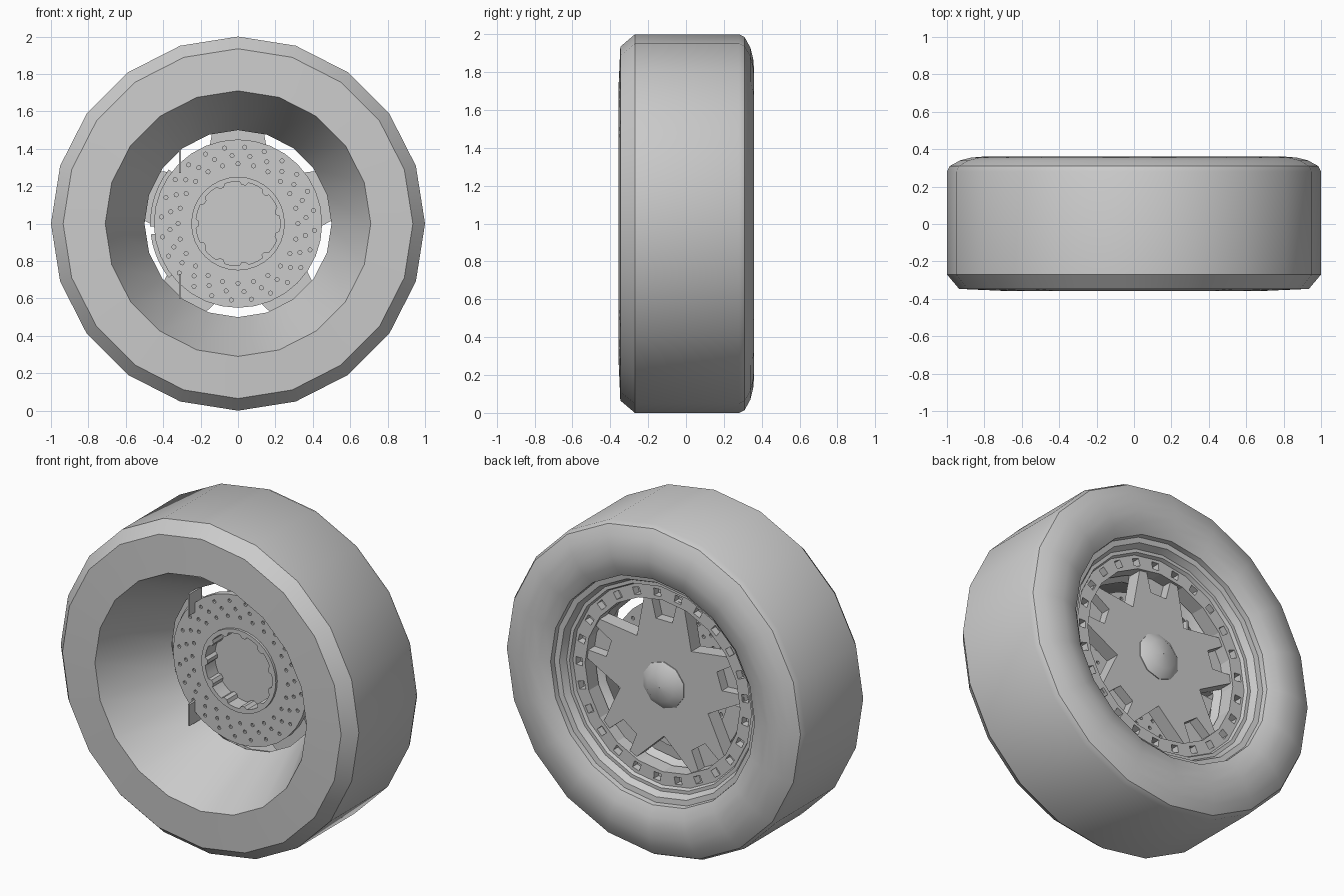
import bpy, bmesh
from math import cos, sin, radians, tau

if "Cube" in bpy.data.objects:
    bpy.data.objects.remove(bpy.data.objects["Cube"])

grey = bpy.data.materials.new("plain grey")
grey.use_nodes = True
COLOR = (0.6, 0.6, 0.6, 1)
grey.diffuse_color = COLOR
grey.node_tree.nodes["Principled BSDF"].inputs["Base Color"].default_value = COLOR


def polar(r, deg):
    return r * cos(radians(deg)), r * sin(radians(deg))


def circle(r, sides, centre=(0, 0)):
    points = [polar(r, 360 * i / sides) for i in range(sides)]
    return [(x + centre[0], z + centre[1]) for x, z in points]


def oriented(points, deg):
    """Place (sideways, outward) points along the given direction."""
    c, s = polar(1, deg)
    return [(v * c - u * s, v * s + u * c) for u, v in points]


def sector(r0, r1, a0, a1, steps):
    angles = [a0 + (a1 - a0) * i / steps for i in range(steps + 1)]
    return [polar(r1, a) for a in angles] + [polar(r0, a) for a in reversed(angles)]


def smooth(ob, angle):
    bpy.ops.object.select_all(action="DESELECT")
    ob.select_set(True)
    bpy.context.view_layer.objects.active = ob
    bpy.ops.object.shade_smooth_by_angle(angle=radians(angle))


def finish(name, bm, angle=30):
    bmesh.ops.recalc_face_normals(bm, faces=bm.faces[:])
    mesh = bpy.data.meshes.new(name)
    bm.to_mesh(mesh)
    bm.free()
    ob = bpy.data.objects.new(name, mesh)
    bpy.context.collection.objects.link(ob)
    mesh.materials.append(grey)
    smooth(ob, angle)
    return ob


def lathe(name, profile, sides=20, angle=30):
    """Turn a closed (radius, y) outline about the axle."""
    bm = bmesh.new()
    rings = []
    for r, y in profile:
        rings.append([bm.verts.new((r * sin(tau * i / sides), y, 1 + r * cos(tau * i / sides)))
                      for i in range(sides)])
    for a, b in zip(rings, rings[1:] + rings[:1]):
        for i in range(sides):
            j = (i + 1) % sides
            bm.faces.new((a[i], a[j], b[j], b[i]))
    return finish(name, bm, angle)


def prisms(name, shapes, y0, y1):
    """Extrude each (x, z) outline along the axle."""
    bm = bmesh.new()
    for points in shapes:
        front = [bm.verts.new((x, y0, 1 + z)) for x, z in points]
        back = [bm.verts.new((x, y1, 1 + z)) for x, z in points]
        bm.faces.new(front)
        bm.faces.new(back[::-1])
        for i in range(len(points)):
            j = (i + 1) % len(points)
            bm.faces.new((front[i], front[j], back[j], back[i]))
    return finish(name, bm)


def cut(target, shapes, y0, y1):
    cutter = prisms("cutter", shapes, y0, y1)
    cutter.hide_render = True
    mod = target.modifiers.new("cut", "BOOLEAN")
    mod.operation, mod.object, mod.solver = "DIFFERENCE", cutter, "EXACT"
    bpy.context.view_layer.objects.active = target
    bpy.ops.object.modifier_apply(modifier=mod.name)
    bpy.data.objects.remove(cutter)
    smooth(target, 15)


# Tyre with the tapered inner barrel
lathe("tyre", [(0.71, -0.357), (0.935, -0.347), (1, -0.27), (1, 0.28), (0.985, 0.31),
               (0.93, 0.34), (0.87, 0.355), (0.81, 0.36), (0.745, 0.35), (0.685, 0.32),
               (0.67, 0.2), (0.54, 0.14), (0.5, 0.08)], angle=33)

# Stepped rim lip and slotted ring
lathe("rim_lip", [(0.69, 0.2), (0.685, 0.29), (0.65, 0.285), (0.63, 0.245),
                  (0.61, 0.245), (0.59, 0.2)])
ring = lathe("rim_ring", [(0.52, 0.13), (0.62, 0.13), (0.62, 0.225), (0.52, 0.225)])
slot = [(-0.023, 0.537), (0.023, 0.537), (0.023, 0.58), (-0.023, 0.58)]
cut(ring, [oriented(slot, 360 / 25 * i) for i in range(25)], 0.18, 0.3)

# Five-armed star with a floored pocket in each arm tip
star, floor = [], []
for k in range(5):
    a = 90 + 72 * k
    arm = oriented([(-0.13, 0.53), (-0.09, 0.53), (-0.055, 0.39),
                    (0.055, 0.39), (0.09, 0.53), (0.13, 0.53)], a)
    notch = polar(0.31, a - 36)
    star += [notch] + arm
    floor += [notch, arm[0], arm[-1]]
prisms("star_spokes", [star], 0.15, 0.21)
prisms("star_backing", [floor], 0.12, 0.15)

# Domed centre cap
lathe("centre_cap", [(0.001, 0.18), (0.14, 0.18), (0.14, 0.215), (0.09, 0.25),
                     (0.001, 0.255)], sides=10, angle=40)

# Brake disc, drilled part way from both faces
disc = lathe("brake_disc", [(0.45, 0.02), (0.45, 0.06), (0.24, 0.06), (0.24, 0.02)], sides=32)
holes = []
for i in range(24):
    for row in range(3):
        holes.append(circle(0.011, 8, polar(0.32 + 0.045 * row, 15 * i + 5 * row)))
cut(disc, holes, -0.1, 0.035)
cut(disc, holes, 0.045, 0.2)

# Hub bell with a notched recess
bell = prisms("hub_bell", [circle(0.25, 32)], 0.005, 0.14)
notched = []
for i in range(11):
    a = 360 / 11 * i
    for step in range(4):
        notched.append(polar(0.225, a - 10 + 20 / 3 * step))
    notched += [polar(0.208, a + 13), polar(0.208, a + 19)]
cut(bell, [notched], -0.1, 0.1)

# Brake caliper behind the disc, with a clip at each end
prisms("caliper", [sector(0.36, 0.47, 142, 182, 6), sector(0.36, 0.47, 187, 218, 5)], 0.07, 0.115)
for side, name in ((1, "upper_clip"), (-1, "lower_clip")):
    strip = [(-0.316, side * 0.27), (-0.304, side * 0.27),
             (-0.304, side * 0.40), (-0.316, side * 0.40)]
    prisms(name, [strip], -0.03, 0.09)
